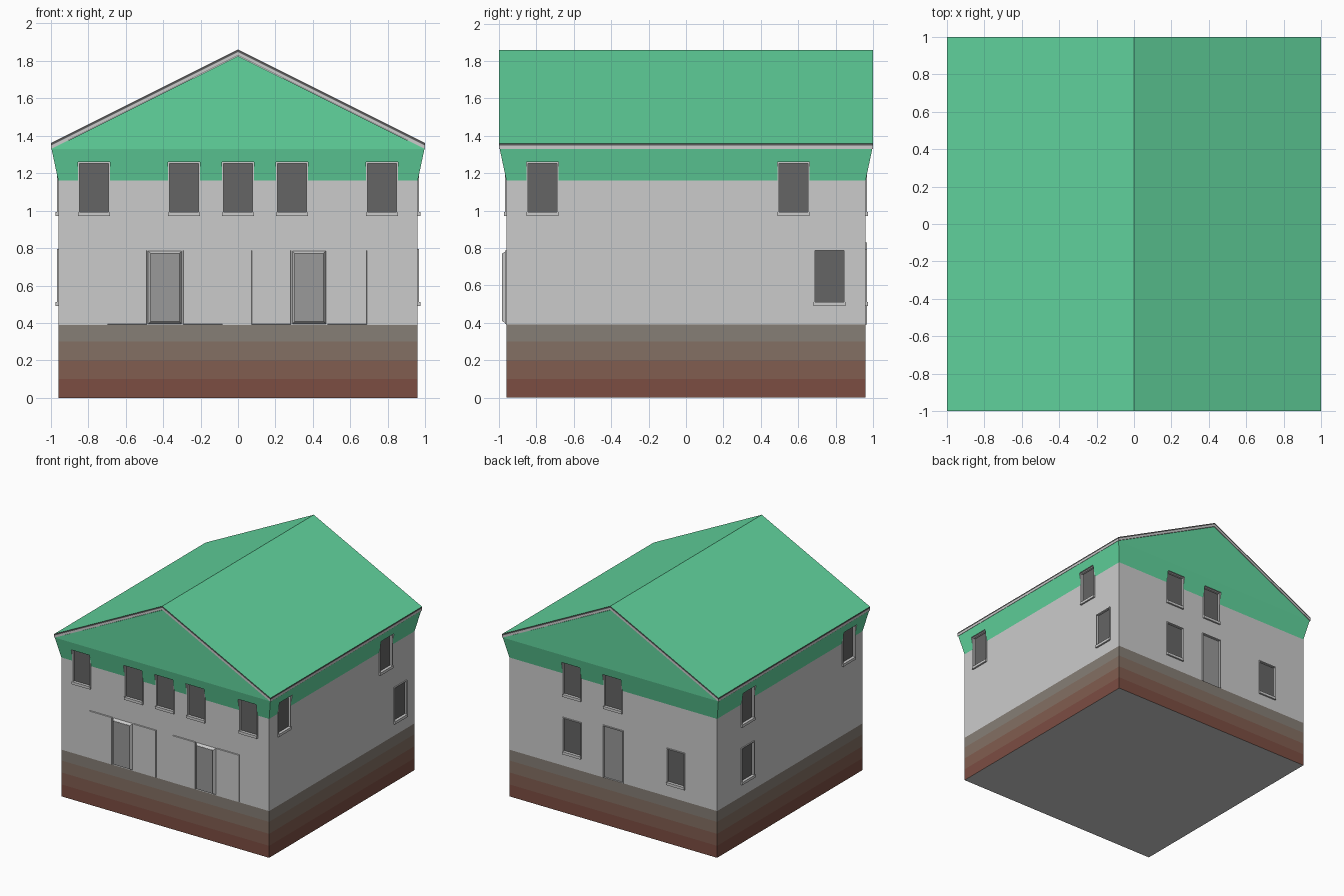
import bpy, bmesh, math
from mathutils import Matrix, Vector

if "Cube" in bpy.data.objects:
    bpy.data.objects.remove(bpy.data.objects["Cube"])


def mat(name, rgb):
    m = bpy.data.materials.new(name)
    m.diffuse_color = (*rgb, 1)
    m.use_nodes = True
    m.node_tree.nodes["Principled BSDF"].inputs["Base Color"].default_value = m.diffuse_color
    return m


PLASTER = mat("plaster", (0.62, 0.62, 0.62))
GREEN = mat("green", (0.12, 0.66, 0.34))
DARK = mat("dark_edge", (0.10, 0.10, 0.10))
GLASS = mat("glass", (0.13, 0.13, 0.13))
PANEL = mat("door_glass", (0.32, 0.32, 0.32))
BASE = [mat(f"base_{i}", c) for i, c in enumerate(
    [(0.20, 0.075, 0.055), (0.22, 0.11, 0.08), (0.23, 0.16, 0.125), (0.24, 0.21, 0.18)])]

FRONT, RIGHT, BACK, LEFT = (i * math.pi / 2 for i in range(4))


def finish(bm, name, mats=()):
    bmesh.ops.recalc_face_normals(bm, faces=bm.faces)
    me = bpy.data.meshes.new(name)
    bm.to_mesh(me)
    bm.free()
    for m in mats:
        me.materials.append(m)
    ob = bpy.data.objects.new(name, me)
    bpy.context.collection.objects.link(ob)
    return ob


def add_box(bm, side, u0, u1, d0, d1, z0, z1, slope=0.0):
    """Box on a wall side: u along the wall, d outward; slope insets the outer face."""
    rot = Matrix.Rotation(side, 3, 'Z')
    rings = []
    for d, s in ((d0, 0), (d1, slope)):
        pts = ((u0 + s, z0 + s), (u1 - s, z0 + s), (u1 - s, z1 - s), (u0 + s, z1 - s))
        rings.append([bm.verts.new(rot @ Vector((u, -d, z))) for u, z in pts])
    a, b = rings
    bm.faces.new(a)
    bm.faces.new(b)
    for i in range(4):
        j = (i + 1) % 4
        bm.faces.new((a[i], a[j], b[j], b[i]))


def box(name, *args, material=None, **kw):
    bm = bmesh.new()
    add_box(bm, *args, **kw)
    return finish(bm, name, [material] if material else [])


# House body: stacked square rings, flared green band, gable ends
bm = bmesh.new()
levels = [(0.96, z) for z in (0, 0.1, 0.2, 0.3, 0.39, 1.16)] + [(0.996, 1.33)]
rings = [[bm.verts.new((sx * r, sy * r, z)) for sx, sy in ((-1, -1), (1, -1), (1, 1), (-1, 1))]
         for r, z in levels]
bm.faces.new(rings[0])
for k, mi in enumerate((1, 2, 3, 4, 0, 5)):
    for i in range(4):
        j = (i + 1) % 4
        f = bm.faces.new((rings[k][i], rings[k][j], rings[k + 1][j], rings[k + 1][i]))
        f.material_index = mi
t = rings[-1]
rf, rb = (bm.verts.new((0, y, 1.826)) for y in (-0.996, 0.996))
for vs in ((t[0], t[1], rf), (t[2], t[3], rb), (t[1], t[2], rb, rf), (t[3], t[0], rf, rb)):
    bm.faces.new(vs).material_index = 5
body = finish(bm, "house_body", [PLASTER, *BASE, GREEN])


# Roof layers: green sheet with dark edge over a light fascia
def roof_layer(name, top, thick, mats):
    bm = bmesh.new()
    prof = [(-1, top - 0.5), (0, top), (1, top - 0.5),
            (1, top - 0.5 - thick), (0, top - thick), (-1, top - 0.5 - thick)]
    a, b = ([bm.verts.new((x, y, z)) for x, z in prof] for y in (-1, 1))
    for r in (a, b):
        bm.faces.new((r[0], r[1], r[4], r[5]))
        bm.faces.new((r[1], r[2], r[3], r[4]))
    for i in range(6):
        j = (i + 1) % 6
        f = bm.faces.new((a[i], a[j], b[j], b[i]))
        f.material_index = 1 if i < 2 else 0
    finish(bm, name, mats)


roof_layer("roof_sheet", 1.86, 0.013, [DARK, GREEN])
roof_layer("roof_fascia", 1.847, 0.018, [PLASTER, PLASTER])

# Openings: recessed glass with a slim frame and a projecting sill
cutters = bmesh.new()


def opening(name, side, u, z0, z1, w=0.17, sill=0.022, glass=GLASS):
    u0, u1, t = u - w / 2, u + w / 2, 0.008
    add_box(cutters, side, u0, u1, 0.94, 1.1, z0, z1)
    box(name + "_glass", side, u0, u1, 0.938, 0.95, z0, z1, material=glass)
    bm = bmesh.new()
    add_box(bm, side, u0, u0 + t, 0.94, 0.968, z0, z1)
    add_box(bm, side, u1 - t, u1, 0.94, 0.968, z0, z1)
    add_box(bm, side, u0, u1, 0.94, 0.968, z1 - t, z1)
    if sill:
        add_box(bm, side, u0, u1, 0.94, 0.974, z0, z0 + sill)
    finish(bm, name + "_frame", [PLASTER])


upper = {FRONT: (-0.77, -0.288, 0, 0.288, 0.77), RIGHT: (-0.767, 0.575),
         BACK: (-0.38, 0.0), LEFT: (-0.56, 0.77)}
lower = {RIGHT: (0.767,), BACK: (-0.38, 0.58), LEFT: (-0.56,)}
for kind, sides, z0, z1 in (("upper", upper, 0.97, 1.26), ("lower", lower, 0.49, 0.795)):
    for side, us in sides.items():
        for u in us:
            opening(f"{kind}_window", side, u, z0, z1)

# Back door
opening("back_door", BACK, 0.0, 0.392, 0.83, w=0.19, sill=0, glass=PANEL)

# Cut the recesses into the walls
cutter = finish(cutters, "opening_cutter")
cutter.hide_render = True
mod = body.modifiers.new("openings", 'BOOLEAN')
mod.operation, mod.solver, mod.object = 'DIFFERENCE', 'EXACT', cutter
bpy.context.view_layer.objects.active = body
bpy.ops.object.modifier_apply(modifier=mod.name)
bpy.data.objects.remove(cutter)

# Front sliding doors: two flat side panels and a raised bevelled centre leaf
for c in (-0.39, 0.38):
    for s in (-1, 1):
        a, b = sorted((c + s * 0.095, c + s * 0.31))
        box("sliding_door_side", FRONT, a, b, 0.95, 0.968, 0.39, 0.79, slope=0.004, material=PLASTER)
    box("sliding_door_leaf", FRONT, c - 0.095, c + 0.095, 0.95, 0.982, 0.39, 0.79,
        slope=0.018, material=PLASTER)
    box("sliding_door_glass", FRONT, c - 0.075, c + 0.075, 0.975, 0.984, 0.41, 0.77, material=PANEL)
